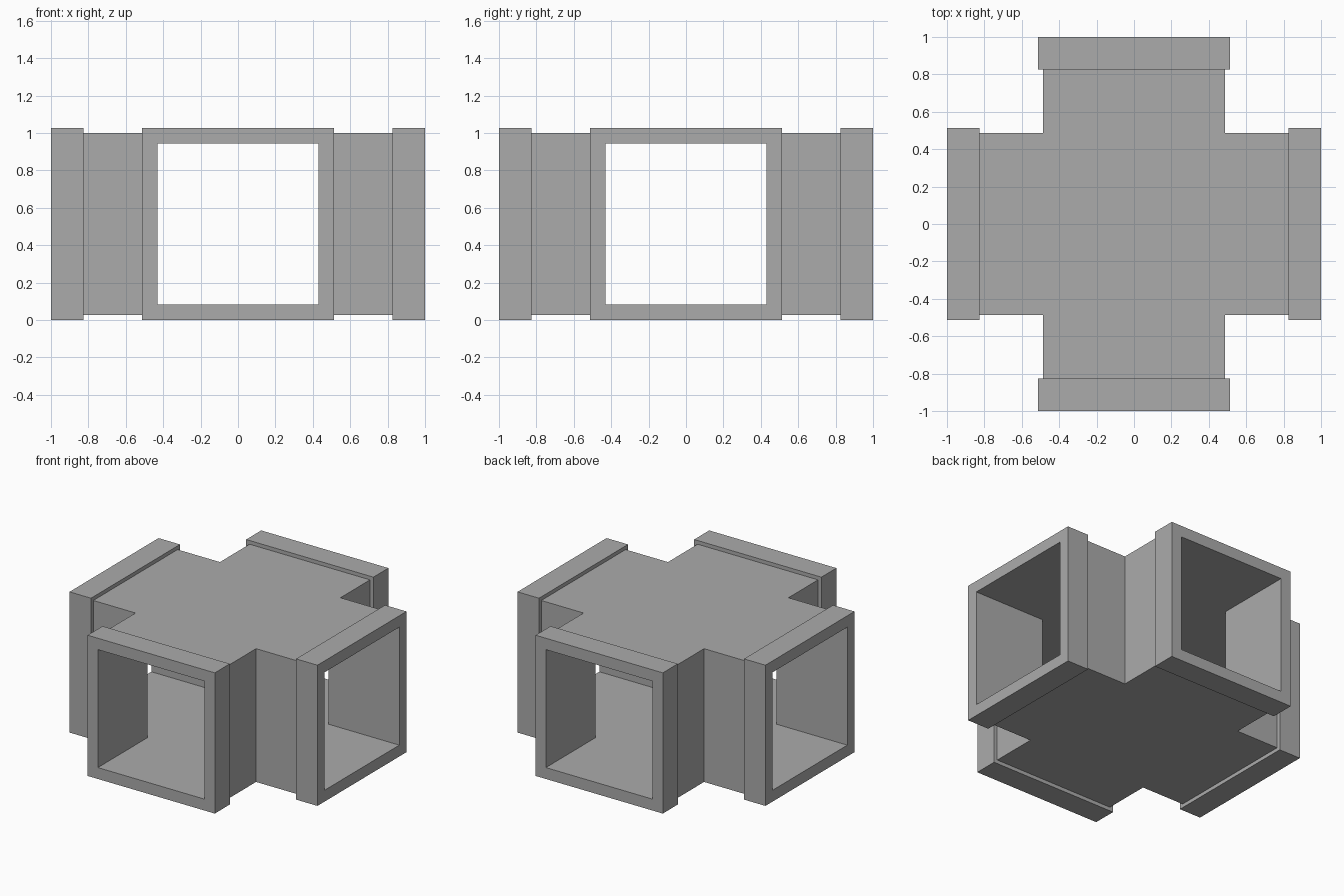
import bpy
import bmesh
import math

if "Cube" in bpy.data.objects:
    bpy.data.objects.remove(bpy.data.objects["Cube"], do_unlink=True)

MID_Z = 0.513      # height of the duct axis
OUTER = 0.486      # half width of the duct walls
INNER = 0.43       # half width of the passage
RIM = 0.513        # half width of the end collars
RIM_START = 0.827  # distance from centre to each collar
END = 1.0

grey = bpy.data.materials.new("plain_grey")
grey.use_nodes = True
colour = (0.41, 0.41, 0.41, 1)
grey.diffuse_color = colour
grey.node_tree.nodes["Principled BSDF"].inputs["Base Color"].default_value = colour


def make_object(name, bm):
    bmesh.ops.recalc_face_normals(bm, faces=bm.faces[:])
    mesh = bpy.data.meshes.new(name)
    bm.to_mesh(mesh)
    bm.free()
    mesh.materials.append(grey)
    obj = bpy.data.objects.new(name, mesh)
    bpy.context.collection.objects.link(obj)
    return obj


def cross_prism(name, half, reach):
    """Plus-shaped block: one quarter outline turned four times, then extruded."""
    bm = bmesh.new()
    outline = []
    for turn in range(4):
        c, s = round(math.cos(turn * math.pi / 2)), round(math.sin(turn * math.pi / 2))
        for x, y in ((reach, -half), (reach, half), (half, half)):
            outline.append(bm.verts.new((c * x - s * y, s * x + c * y, MID_Z - half)))
    base = bm.faces.new(outline)
    top = bmesh.ops.extrude_face_region(bm, geom=[base], use_keep_orig=True)
    moved = [v for v in top["geom"] if isinstance(v, bmesh.types.BMVert)]
    bmesh.ops.translate(bm, verts=moved, vec=(0, 0, 2 * half))
    return make_object(name, bm)


def collar(name, turn):
    """Square frame with its opening flush with the passage."""
    bm = bmesh.new()
    rings = []
    for x, h in ((RIM_START, RIM), (END, RIM), (END, INNER), (RIM_START, INNER)):
        rings.append([bm.verts.new((x, sy * h, MID_Z + sz * h))
                      for sy, sz in ((-1, -1), (1, -1), (1, 1), (-1, 1))])
    for a, b in zip(rings, rings[1:] + rings[:1]):
        for i in range(4):
            j = (i + 1) % 4
            bm.faces.new((a[i], a[j], b[j], b[i]))
    obj = make_object(name, bm)
    obj.rotation_euler.z = turn * math.pi / 2
    return obj


# Hollow crossing duct
duct = cross_prism("crossing_duct", OUTER, RIM_START)
passage = cross_prism("passage_cutter", INNER, END + 0.1)
passage.hide_render = True
cut = duct.modifiers.new("passage", 'BOOLEAN')
cut.operation = 'DIFFERENCE'
cut.solver = 'EXACT'
cut.object = passage
bpy.context.view_layer.update()
hollow = bpy.data.meshes.new_from_object(
    duct.evaluated_get(bpy.context.evaluated_depsgraph_get()))
duct.modifiers.clear()
duct.data = hollow
bpy.data.objects.remove(passage, do_unlink=True)

# Collars around the four openings
for turn, side in enumerate(("left", "back", "right", "front")):
    collar(side + "_collar", turn)
